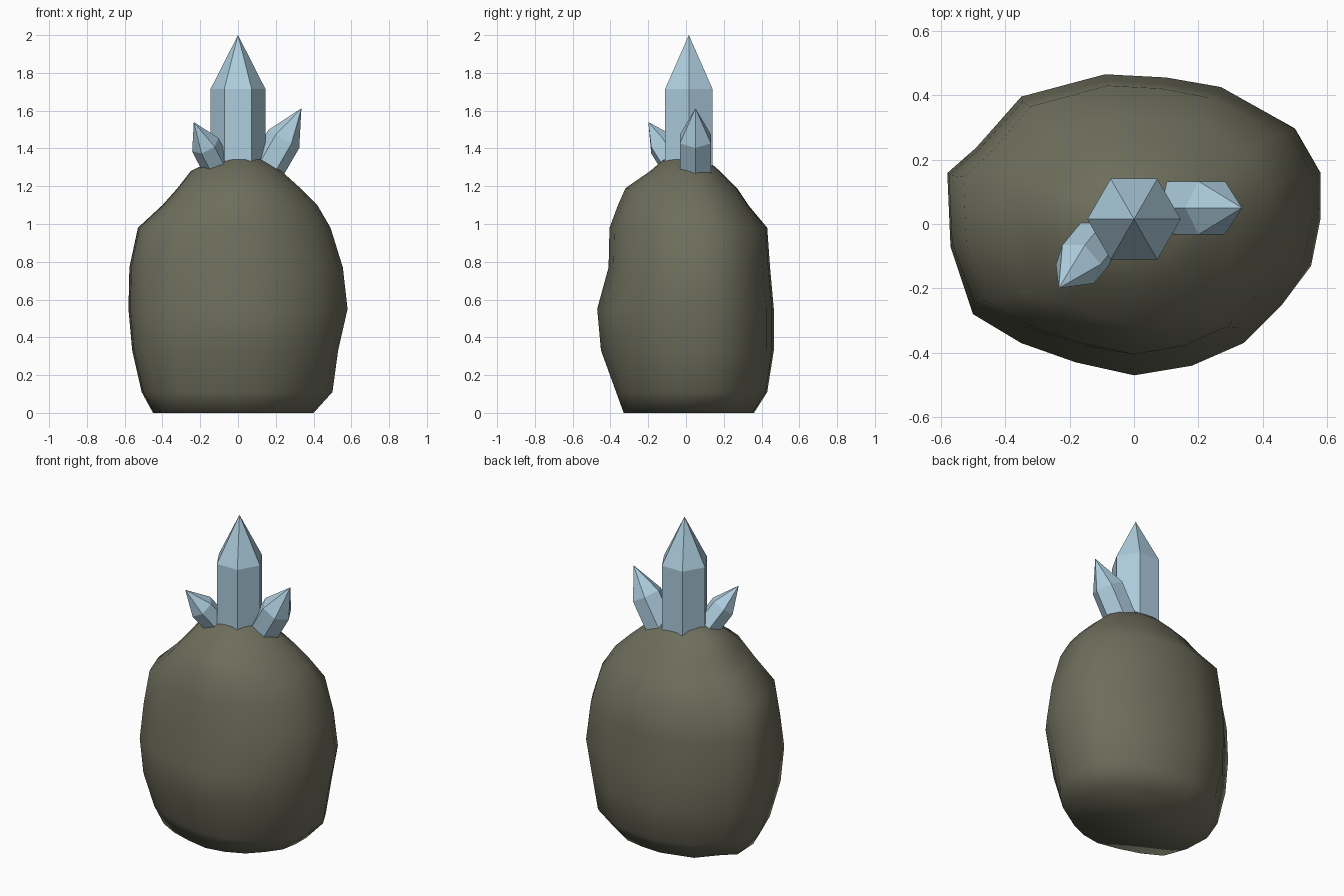
import bpy
import bmesh
from math import cos, sin, radians, tau
from mathutils import Vector, Euler

old = bpy.data.objects.get("Cube")
if old:
    bpy.data.objects.remove(old, do_unlink=True)


def make_material(name, rgb):
    mat = bpy.data.materials.new(name)
    mat.use_nodes = True
    mat.diffuse_color = (*rgb, 1)
    mat.node_tree.nodes["Principled BSDF"].inputs["Base Color"].default_value = (*rgb, 1)
    return mat


def make_object(name, bm, mat, smooth):
    bmesh.ops.recalc_face_normals(bm, faces=bm.faces)
    for face in bm.faces:
        face.smooth = smooth
    mesh = bpy.data.meshes.new(name)
    bm.to_mesh(mesh)
    bm.free()
    mesh.materials.append(mat)
    obj = bpy.data.objects.new(name, mesh)
    bpy.context.collection.objects.link(obj)
    return obj


def bridge(bm, low, high):
    count = len(low)
    for i in range(count):
        j = (i + 1) % count
        bm.faces.new((low[i], low[j], high[j], high[i]))


def cap(bm, ring, point):
    tip = bm.verts.new(point)
    for i, vert in enumerate(ring):
        bm.faces.new((vert, ring[(i + 1) % len(ring)], tip))


rock = make_material("olive stone", (.155, .155, .108))
ice = make_material("pale blue crystal", (.42, .61, .73))

# Boulder: an irregular outline stacked through uneven levels
outline = [(.58, .02), (.58, .16), (.5, .3), (.27, .43), (.1, .46), (-.09, .47),
           (-.35, .4), (-.49, .24), (-.58, .16), (-.57, -.07), (-.5, -.28),
           (-.35, -.37), (-.18, -.43), (0, -.47), (.18, -.44), (.34, -.37),
           (.46, -.25), (.55, -.13)]
# Each level: height, then reach to right, left, front and back
levels = [(0, .45, .4, .33, .36), (.11, .51, .5, .37, .43),
          (.33, .56, .53, .45, .465), (.55, .58, .58, .47, .465),
          (.77, .575, .555, .41, .445), (.98, .53, .49, .405, .43),
          (1.1, .4, .42, .36, .33), (1.19, .32, .33, .32, .27),
          (1.28, .25, .23, .19, .18), (1.34, .13, .13, .12, .11)]
bm = bmesh.new()
rings = []
for z, right, left, front, back in levels:
    rings.append([bm.verts.new((x / .58 * (left if x > 0 else right),
                                y / .47 * (back if y > 0 else front), z))
                  for x, y in outline])
for low, high in zip(rings, rings[1:]):
    bridge(bm, low, high)
bm.faces.new(rings[0][::-1])
cap(bm, rings[-1], (.03, 0, 1.36))
make_object("boulder", bm, rock, True)


# Crystals: six-sided shafts with pointed tips
def crystal(name, shoulder, radius, shaft, tilt):
    turn = Euler([radians(a) for a in tilt]).to_matrix()
    bm = bmesh.new()
    place = lambda x, y, z: turn @ Vector((x, y, z)) + Vector(shoulder)
    base, top = [[bm.verts.new(place(radius * cos(tau * i / 6), radius * sin(tau * i / 6), z))
                  for i in range(6)] for z in (-shaft, 0)]
    bridge(bm, base, top)
    bm.faces.new(base[::-1])
    cap(bm, top, place(0, 0, radius * 1.97))
    make_object(name, bm, ice, False)


crystal("tall_crystal", (0, .015, 1.715), .145, .5, (0, 0, 0))
crystal("left_crystal", (.242, .05, 1.45), .095, .3, (0, 30, 0))
crystal("right_crystal", (-.173, -.125, 1.42), .078, .24, (29, -27, 0))
